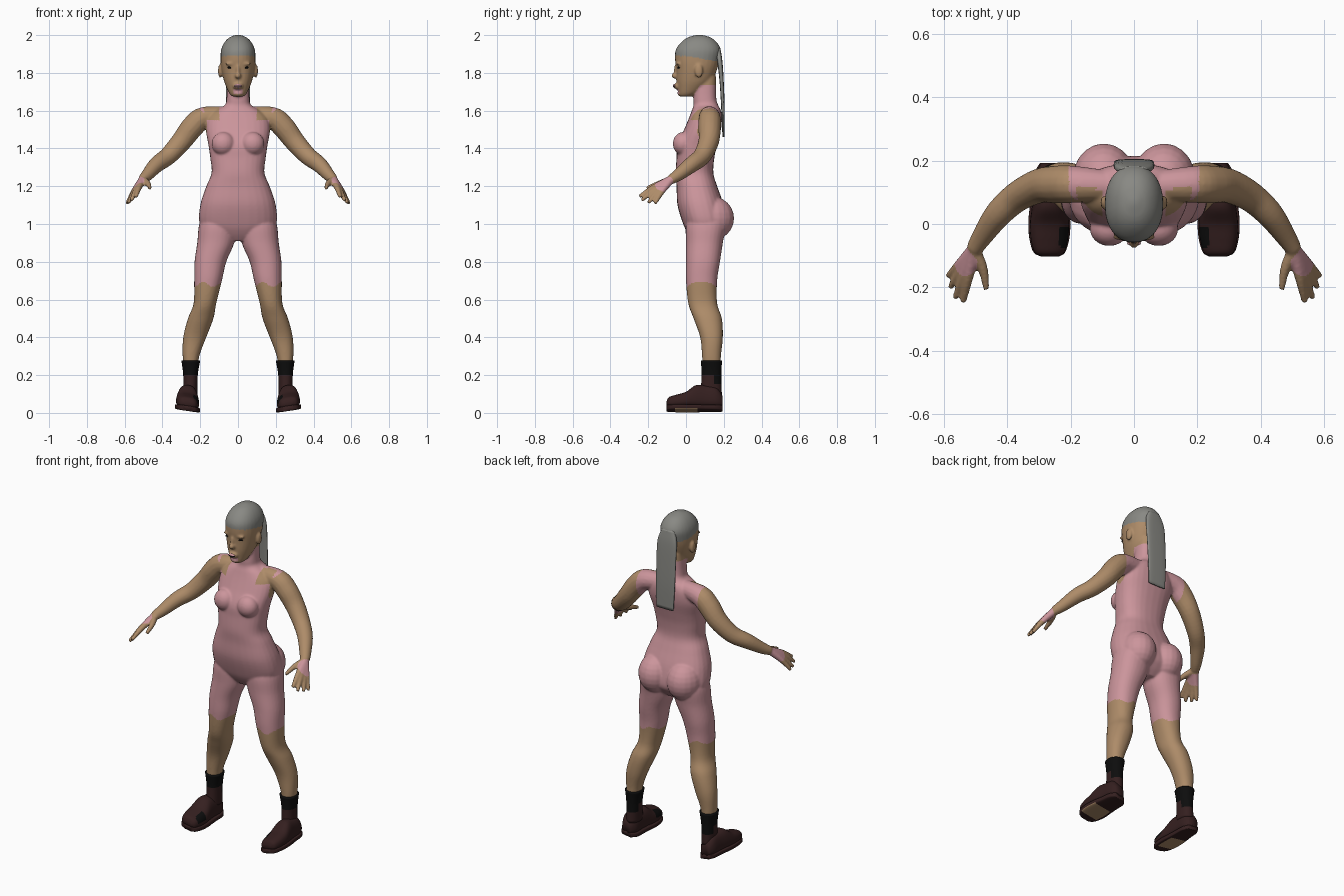
import bpy, bmesh, math
from mathutils import Vector, Matrix

cube = bpy.data.objects.get("Cube")
if cube:
    bpy.data.objects.remove(cube)


def make_material(name, rgb):
    mat = bpy.data.materials.new(name)
    mat.use_nodes = True
    mat.diffuse_color = (*rgb, 1)
    mat.node_tree.nodes["Principled BSDF"].inputs["Base Color"].default_value = (*rgb, 1)
    return mat


PINK, SKIN, HAIR, BROWN, BLACK = range(5)
materials = [
    make_material("pink cloth", (.60, .30, .33)),
    make_material("tan skin", (.42, .26, .14)),
    make_material("grey hair", (.25, .25, .23)),
    make_material("dark brown leather", (.035, .014, .014)),
    make_material("black sock", (.004, .004, .004)),
]


def spline(rows, steps=5):
    """Smoothly interpolate rows of numbers."""
    result = []
    for i in range(len(rows) - 1):
        a, b = rows[max(i - 1, 0)], rows[i]
        c, d = rows[i + 1], rows[min(i + 2, len(rows) - 1)]
        for k in range(steps):
            t = k / steps
            result.append([q + t * (r - p) / 2 + t * t * (p - 2.5 * q + 2 * r - s / 2)
                           + t ** 3 * (s - p + 3 * (q - r)) / 2
                           for p, q, r, s in zip(a, b, c, d)])
    return result + [list(rows[-1])]


def bridge(bm, rings):
    """Join rings of points into a closed skin."""
    loops = [[bm.verts.new(p) for p in ring] for ring in rings]
    n = len(loops[0])
    for a, b in zip(loops, loops[1:]):
        for i in range(n):
            bm.faces.new((a[i], a[(i + 1) % n], b[(i + 1) % n], b[i]))
    bm.faces.new(loops[0])
    bm.faces.new(loops[-1])


def loft(bm, rows, side=1, power=2.2, along_y=False, sides=28):
    """Rows hold a station and the limits of its section in both directions."""
    rings = []
    for t, x0, x1, v0, v1 in spline(rows):
        ring = []
        for k in range(sides):
            c, s = (f(math.tau * k / sides) for f in (math.cos, math.sin))
            x = (x0 + x1 + (x1 - x0) * math.copysign(abs(c) ** (2 / power), c)) / 2
            v = (v0 + v1 + (v1 - v0) * math.copysign(abs(s) ** (2 / power), s)) / 2
            ring.append((side * x, t, v) if along_y else (side * x, v, t))
        rings.append(ring)
    bridge(bm, rings)


def tube(bm, rows, side=1, sides=16):
    """Round limb through points with a radius each."""
    rows = spline(rows)
    rings = []
    for i, (x, y, z, r) in enumerate(rows):
        a, b = rows[max(i - 1, 0)], rows[min(i + 1, len(rows) - 1)]
        turn = (Vector(b[:3]) - Vector(a[:3])).to_track_quat('Z', 'Y')
        ring = []
        for k in range(sides):
            u = math.tau * k / sides
            p = Vector((x, y, z)) + turn @ Vector((r * math.cos(u), r * math.sin(u), 0))
            ring.append((side * p.x, p.y, p.z))
        rings.append(ring)
    bridge(bm, rings)


def blob(bm, centre, size):
    shape = Matrix.Translation(centre) @ Matrix.Diagonal((*size, 1))
    bmesh.ops.create_uvsphere(bm, u_segments=20, v_segments=12, radius=1, matrix=shape)


def paint(mesh, rule):
    mesh.materials.clear()
    for mat in materials:
        mesh.materials.append(mat)
    for face in mesh.polygons:
        face.material_index = rule(face.center, face.normal)
        face.use_smooth = True


def finish(bm, name, rule, voxel=None):
    bmesh.ops.recalc_face_normals(bm, faces=bm.faces[:])
    mesh = bpy.data.meshes.new(name)
    bm.to_mesh(mesh)
    bm.free()
    ob = bpy.data.objects.new(name, mesh)
    bpy.context.collection.objects.link(ob)
    if voxel:
        remesh = ob.modifiers.new("merge", 'REMESH')
        remesh.mode, remesh.voxel_size = 'VOXEL', voxel
        smooth = ob.modifiers.new("soften", 'SMOOTH')
        smooth.factor, smooth.iterations = .5, 6
        graph = bpy.context.evaluated_depsgraph_get()
        ob.data = bpy.data.meshes.new_from_object(ob.evaluated_get(graph))
        ob.modifiers.clear()
    paint(ob.data, rule)
    return ob


# Torso and neck: height, half width, front, back
body = bmesh.new()
torso = [(.91, .06, .04, .15), (.95, .15, .01, .19), (1, .203, -.015, .215),
         (1.1, .2, -.045, .2), (1.2, .168, -.05, .165), (1.27, .14, -.055, .145),
         (1.35, .147, -.05, .15), (1.42, .157, -.045, .165), (1.5, .17, -.01, .185),
         (1.56, .16, .015, .19), (1.6, .12, .03, .185), (1.63, .07, .04, .17),
         (1.67, .06, .04, .16), (1.78, .055, .05, .16)]
loft(body, [(z, -w, w, f, b) for z, w, f, b in torso], power=2.4)

# Head and face
head = [(1.675, .03, -.035, .03), (1.69, .045, -.04, .06), (1.72, .06, -.045, .1),
        (1.76, .075, -.05, .14), (1.82, .088, -.052, .165), (1.87, .092, -.058, .178),
        (1.92, .09, -.055, .185), (1.96, .073, -.028, .165), (1.988, .045, .01, .13),
        (2.002, .01, .06, .08)]
loft(body, [(z, -w, w, f, b) for z, w, f, b in head])
blob(body, (0, -.055, 1.785), (.017, .023, .016))
blob(body, (0, -.048, 1.81), (.011, .018, .04))
blob(body, (0, -.047, 1.73), (.028, .019, .018))
blob(body, (0, -.03, 1.692), (.026, .016, .016))

# Legs: height, inner, outer, front, back
leg = [(.2, .22, .282, .09, .18), (.3, .205, .293, .085, .185), (.4, .168, .29, .075, .195),
       (.5, .13, .265, .04, .19), (.58, .115, .235, .012, .165), (.7, .085, .232, 0, .165),
       (.8, .062, .23, 0, .18), (.9, .02, .216, 0, .195), (1, .01, .205, 0, .21),
       (1.08, .03, .17, .03, .18)]
arm = [(.05, .12, 1.578, .045), (.18, .125, 1.562, .058), (.24, .125, 1.515, .06),
       (.3, .12, 1.437, .055), (.37, .085, 1.36, .048), (.43, .03, 1.315, .043),
       (.48, -.04, 1.26, .033), (.505, -.08, 1.235, .026)]
wrist = Vector((.505, -.08, 1.235))
fingertips = [(.54, -.247, 1.145), (.565, -.235, 1.125), (.58, -.2, 1.112), (.588, -.165, 1.108)]
for side in (1, -1):
    loft(body, leg, side)
    tube(body, arm, side)
    for tip in fingertips:
        knuckle = wrist.lerp(Vector(tip), .55) + Vector((0, 0, .008))
        tube(body, [(*wrist, .022), (*knuckle, .016), (*tip, .01)], side)
    tube(body, [(*wrist, .02), (.478, -.14, 1.215, .016), (.466, -.208, 1.19, .01)], side)
    blob(body, (side * .095, .14, 1.03), (.1, .115, .115))
    blob(body, (side * .078, -.015, 1.425), (.062, .055, .062))
    blob(body, (side * .094, .068, 1.81), (.012, .022, .037))
    blob(body, (side * .04, -.04, 1.848), (.028, .014, .008))


def body_colour(p, normal):
    x = abs(p.x)
    if p.z > 1.89 - .18 * max(p.y, 0):
        return HAIR
    if p.z > 1.62 and x < .12:
        beard = 1.69 < p.z < 1.715 and x < .025 and p.y < -.02
        neck = p.z < 1.735 and p.y > .04 + (p.z - 1.68) * .6
        return PINK if neck or beard or p.z < 1.67 else SKIN
    if p.z < .68 + .012 * math.sin(60 * p.x):
        return SKIN
    if x > .4:
        back_of_hand = (Vector((x, p.y, p.z)) - Vector((.54, -.115, 1.215))).length < .05
        return PINK if back_of_hand else SKIN
    if p.z > 1.2:
        patch = p.z > 1.55 and .1 < x < .18 and .02 < p.y < .12
        edge = .205 if p.z < 1.47 or p.y > .12 else .165 + max(p.z - 1.57, 0)
        return SKIN if patch or x > edge else PINK
    return PINK


finish(body, "body", body_colour, voxel=.006)

# Hanging hair at the back of the head
hair = bmesh.new()
loft(hair, [(1.46, -.055, .06, .193, .203), (1.6, -.062, .062, .187, .205),
            (1.75, -.064, .064, .178, .2), (1.86, -.062, .062, .165, .193),
            (1.93, -.04, .04, .15, .182)], power=3)
finish(hair, "long_hair", lambda p, n: HAIR)

# Eyes and mouth
for side, name in ((1, "left"), (-1, "right")):
    eye = bmesh.new()
    blob(eye, (side * .042, -.037, 1.828), (.015, .009, .006))
    finish(eye, name + "_eye", lambda p, n: BLACK)
lips = bmesh.new()
blob(lips, (0, -.06, 1.731), (.022, .01, .01))
finish(lips, "lips", lambda p, n: BLACK if abs(p.z - 1.731) < .002 else PINK)

# Socks and shoes
sock = [(.09, .215, .29, .075, .19), (.2, .213, .29, .083, .187), (.278, .2, .3, .078, .191)]
upper = [(-.103, .24, .29, .03, .05), (-.09, .22, .315, .015, .072), (-.05, .207, .328, .012, .085),
         (0, .203, .332, .012, .1), (.05, .207, .328, .01, .135), (.1, .21, .32, .01, .135),
         (.16, .213, .313, .01, .125), (.193, .235, .295, .02, .08)]


def shoe_shape(bm):
    """Narrow the top and tilt the sole outwards."""
    for v in bm.verts:
        side, x = math.copysign(1, v.co.x), abs(v.co.x)
        x = .252 + (x - .252) * (1 - 2.2 * max(v.co.z - .03, 0))
        v.co.x = side * x
        v.co.z += max(x - .2, 0) * .15


def sole_colour(p, normal):
    worn = normal.z < -.5 and -.06 < p.y < .06 and abs(p.x) > .22
    return SKIN if worn else BROWN


for side, name in ((1, "left"), (-1, "right")):
    bm = bmesh.new()
    loft(bm, sock, side)
    finish(bm, name + "_sock", lambda p, n: BLACK if p.z > .205 or (p.y > .15 and p.z > .15) else BROWN)
    bm = bmesh.new()
    loft(bm, upper, side, 2.6, along_y=True)
    shoe_shape(bm)
    finish(bm, name + "_shoe",
           lambda p, n: BLACK if abs(p.x) < .235 and -.08 < p.y < -.01 and p.z > .05 else BROWN)
    bm = bmesh.new()
    loft(bm, [(y, a - .002, b + .002, 0, .028) for y, a, b, c, d in upper], side, 6, along_y=True)
    shoe_shape(bm)
    finish(bm, name + "_sole", sole_colour)
